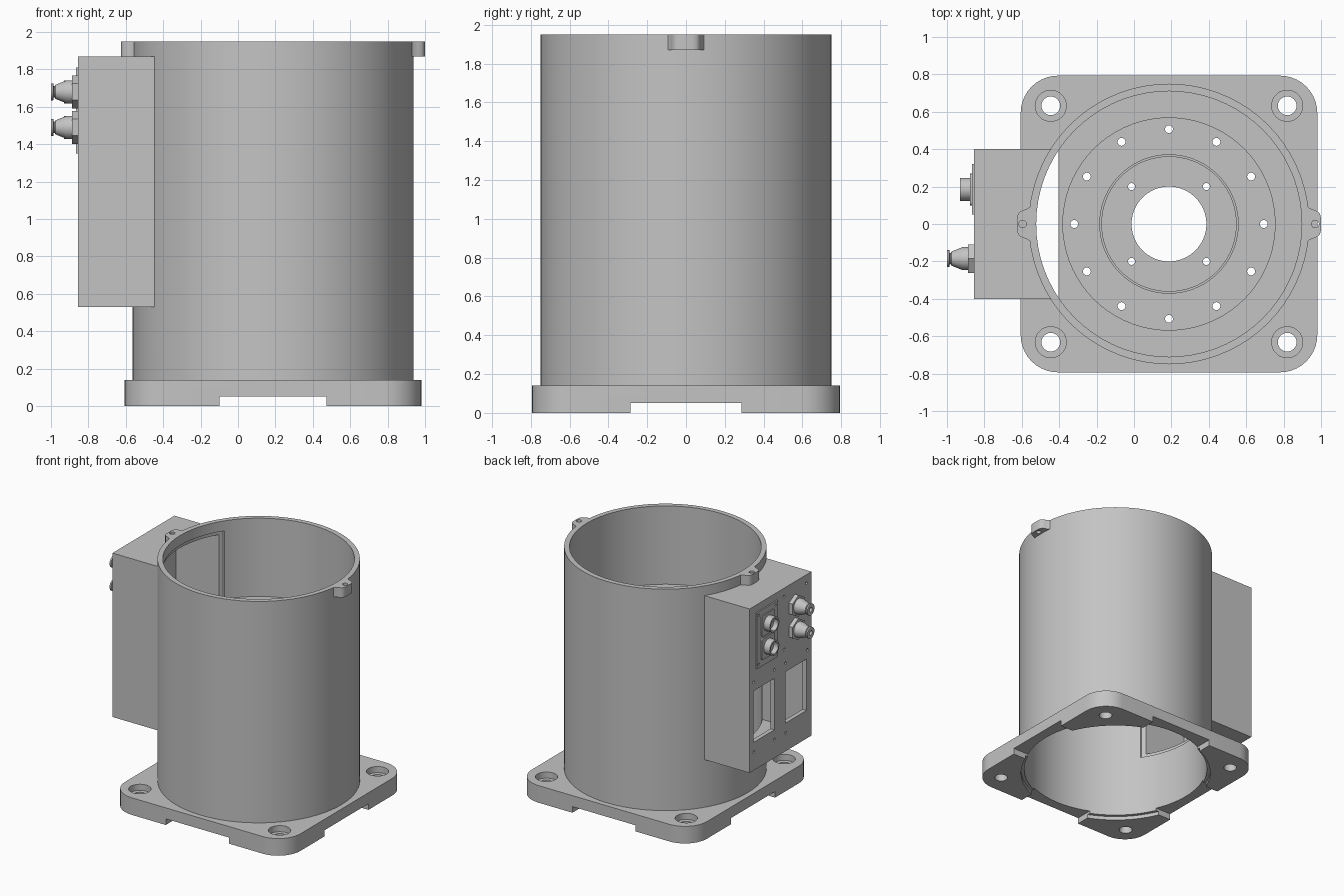
import bpy, bmesh, math
from mathutils import Matrix, Vector

cube = bpy.data.objects.get("Cube")
if cube:
    bpy.data.objects.remove(cube, do_unlink=True)

CX = 0.187                      # tube axis
ROT_X = Matrix.Rotation(-math.pi / 2, 4, 'Y')   # local +z -> world -x

metal = bpy.data.materials.new("machined grey")
metal.use_nodes = True
grey = (0.55, 0.55, 0.55, 1)
metal.diffuse_color = grey
metal.node_tree.nodes["Principled BSDF"].inputs["Base Color"].default_value = grey


def finish(name, bm, matrix=None):
    if matrix:
        bm.transform(matrix)
    bmesh.ops.recalc_face_normals(bm, faces=bm.faces)
    mesh = bpy.data.meshes.new(name)
    bm.to_mesh(mesh)
    bm.free()
    mesh.materials.append(metal)
    ob = bpy.data.objects.new(name, mesh)
    bpy.context.collection.objects.link(ob)
    return ob


def box(name, lo, hi):
    bm = bmesh.new()
    lo, hi = Vector(lo), Vector(hi)
    bmesh.ops.create_cube(bm, size=1, matrix=Matrix.Translation((lo + hi) / 2) @ Matrix.Diagonal((*(hi - lo), 1)))
    return finish(name, bm)


def prism(name, points, z0, z1, matrix=None):
    bm = bmesh.new()
    face = bm.faces.new([bm.verts.new((x, y, z0)) for x, y in points])
    top = bmesh.ops.extrude_face_region(bm, geom=[face])["geom"]
    bmesh.ops.translate(bm, vec=(0, 0, z1 - z0), verts=[v for v in top if isinstance(v, bmesh.types.BMVert)])
    return finish(name, bm, matrix)


def lathe(name, profile, matrix, seg=72):
    """Turn a closed (radius, height) profile round the local z axis."""
    bm = bmesh.new()
    rings = [[bm.verts.new((r * math.cos(a), r * math.sin(a), z)) for r, z in profile]
             for a in (2 * math.pi * i / seg for i in range(seg))]
    n = len(profile)
    for i in range(seg):
        a, b = rings[i], rings[(i + 1) % seg]
        for j in range(n):
            bm.faces.new((a[j], b[j], b[(j + 1) % n], a[(j + 1) % n]))
    return finish(name, bm, matrix)


def drills(points, radius, z0, z1, matrix=None, seg=24):
    """One cutter holding a cylinder at every point."""
    bm = bmesh.new()
    for x, y in points:
        bmesh.ops.create_cone(bm, cap_ends=True, segments=seg, radius1=radius, radius2=radius, depth=z1 - z0,
                              matrix=Matrix.Translation((x, y, (z0 + z1) / 2)))
    return finish("cutter", bm, matrix)


def cut(target, *cutters):
    for c in cutters:
        c.hide_render = True
        mod = target.modifiers.new("cut", 'BOOLEAN')
        mod.operation, mod.solver, mod.object = 'DIFFERENCE', 'EXACT', c
        bpy.context.view_layer.update()
        new = bpy.data.meshes.new_from_object(target.evaluated_get(bpy.context.evaluated_depsgraph_get()))
        target.modifiers.clear()
        target.data = new
        bpy.data.objects.remove(c, do_unlink=True)


def rounded_square(half, radius, steps=10):
    pts = []
    for q, (sx, sy) in enumerate(((1, 1), (-1, 1), (-1, -1), (1, -1))):
        for i in range(steps + 1):
            a = math.pi / 2 * (q + i / steps)
            pts.append((sx * (half - radius) + radius * math.cos(a), sy * (half - radius) + radius * math.sin(a)))
    return pts


axis = Matrix.Translation((CX, 0, 0))
parts = []

# Base plate with bored centre, counterbored corners and side notches
base = prism("base_plate", rounded_square(0.793, 0.2), 0, 0.14, axis)
corners = [(sx * 0.632, sy * 0.632) for sx in (-1, 1) for sy in (-1, 1)]
cut(base,
    drills([(0, 0)], 0.71, -0.1, 0.3, axis, 72),
    drills([(0, 0)], 0.735, -0.1, 0.03, axis, 72),
    box("cutter", (CX - 0.285, -1, -0.1), (CX + 0.285, 1, 0.05)),
    box("cutter", (-1, -0.285, -0.1), (1.3, 0.285, 0.05)),
    drills(corners, 0.05, -0.1, 0.3, axis),
    drills(corners, 0.083, 0.09, 0.3, axis, 32))
parts.append(base)

# Tube, open where the side box joins it
tube = lathe("tube", [(0.71, 0.13), (0.75, 0.13), (0.75, 1.95), (0.71, 1.95)], axis)
cut(tube, box("cutter", (-0.9, -0.398, 0.532), (-0.3, 0.398, 1.868)))
parts.append(tube)

# Rim lugs on both sides
half = [(0.735, 0.1), (0.752, 0.085), (0.775, 0.075), (0.795, 0.068), (0.807, 0.055), (0.812, 0.035)]
outline = half + [(x, -y) for x, y in reversed(half)]
for name, turn in (("left_lug", 0), ("right_lug", math.pi)):
    place = axis @ Matrix.Rotation(turn, 4, 'Z')
    lug = prism(name, outline, 1.87, 1.95, place)
    cut(lug, drills([(0.782, 0)], 0.02, 1.8, 2, place))
    parts.append(lug)

# Inner mounting disc with bolt circle and a flat towards the box
disc = lathe("mounting_disc", [(0.37, 1.2), (0.715, 1.2), (0.715, 1.31), (0.57, 1.31),
                               (0.57, 1.33), (0.37, 1.33)], axis)
bolts = [(0.507 * math.cos(a), 0.507 * math.sin(a)) for a in (math.pi * i / 6 for i in range(12))]
cut(disc, drills(bolts, 0.021, 1, 1.5, axis),
    box("cutter", (-1, -1, 1), (-0.405, 1, 1.5)))
parts.append(disc)
hub = lathe("hub_disc", [(0.2, 1.2), (0.372, 1.2), (0.372, 1.29), (0.362, 1.29), (0.362, 1.32), (0.2, 1.32)], axis)
cut(hub, drills([(sx * 0.2, sy * 0.2) for sx in (-1, 1) for sy in (-1, 1)], 0.019, 1, 1.5, axis))
parts.append(hub)

# Side box: hollow, fitted to the tube, with two windows and screw holes
# Panel frame: local x = world z, local y = world y, local z = outwards
side = box("side_box", (-0.855, -0.4, 0.53), (-0.38, 0.4, 1.87))
screws = [(z, y) for z in (0.68, 1.25) for y in (-0.345, -0.065, 0.08, 0.345)]
screws += [(z, y) for z in (1.37, 1.8) for y in (-0.335, -0.045)]
cut(side,
    drills([(0, 0)], 0.72, 0.3, 2.2, axis, 72),
    box("cutter", (-0.82, -0.37, 0.56), (-0.2, 0.37, 1.84)),
    *[box("cutter", (-1, y - 0.135, 0.76), (-0.7, y + 0.135, 1.18)) for y in (-0.2, 0.215)],
    drills(screws, 0.011, 0.83, 0.9, ROT_X, 12))
parts.append(side)

# Connector plate
plate = box("connector_plate", (-0.866, 0.05, 1.35), (-0.85, 0.32, 1.81))
cut(plate, drills([(z, y) for z in (1.38, 1.78) for y in (0.075, 0.295)], 0.01, 0.85, 0.9, ROT_X, 12))
parts.append(plate)

# Two round sockets and two push-in fittings
for label, z in (("upper", 1.68), ("lower", 1.49)):
    place = Matrix.Translation((0, 0.185, z)) @ ROT_X
    parts.append(prism(label + "_socket_flange", rounded_square(0.085, 0.015, 3), 0.86, 0.876, place))
    parts.append(lathe(label + "_socket", [(0.001, 0.86), (0.062, 0.86), (0.062, 0.93), (0.048, 0.93),
                                           (0.048, 0.89), (0.001, 0.89)], place, 32))
    place = Matrix.Translation((0, -0.185, z)) @ ROT_X
    hexagon = [(0.088 * math.cos(math.pi * i / 3), 0.088 * math.sin(math.pi * i / 3)) for i in range(6)]
    parts.append(prism(label + "_fitting_nut", hexagon, 0.85, 0.888, place))
    parts.append(lathe(label + "_fitting", [(0.018, 0.87), (0.062, 0.87), (0.062, 0.915), (0.056, 0.93),
                                            (0.038, 0.975), (0.03, 0.98), (0.03, 0.985), (0.046, 0.988),
                                            (0.046, 1.0), (0.018, 1.0)], place, 32))

# Smooth the turned faces, keep machined edges sharp
bpy.ops.object.select_all(action='DESELECT')
for ob in parts:
    ob.select_set(True)
bpy.context.view_layer.objects.active = parts[0]
bpy.ops.object.shade_smooth_by_angle(angle=math.radians(30))
